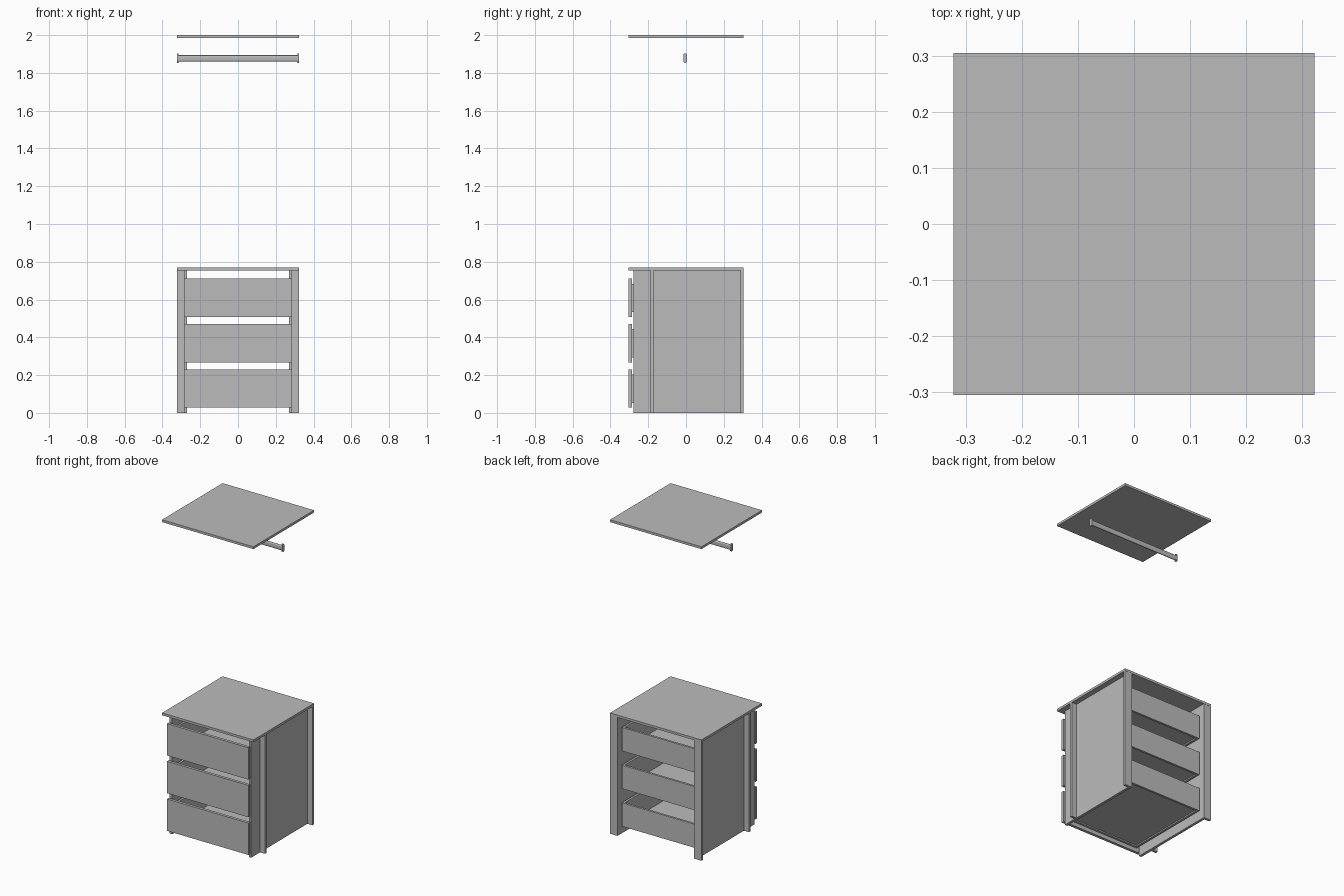
import bpy
import math

if "Cube" in bpy.data.objects:
    bpy.data.objects.remove(bpy.data.objects["Cube"])

grey = bpy.data.materials.new("panel grey")
grey.diffuse_color = (0.5, 0.5, 0.5, 1)
grey.use_nodes = True
grey.node_tree.nodes["Principled BSDF"].inputs["Base Color"].default_value = grey.diffuse_color


def make(name, verts, faces):
    mesh = bpy.data.meshes.new(name)
    mesh.from_pydata(verts, [], faces)
    mesh.materials.append(grey)
    obj = bpy.data.objects.new(name, mesh)
    bpy.context.collection.objects.link(obj)
    return obj


def box(name, x0, x1, y0, y1, z0, z1):
    x0, x1 = min(x0, x1), max(x0, x1)
    verts = [(x, y, z) for z in (z0, z1) for y in (y0, y1) for x in (x0, x1)]
    faces = [(0, 2, 3, 1), (4, 5, 7, 6), (0, 1, 5, 4),
             (2, 6, 7, 3), (0, 4, 6, 2), (1, 3, 7, 5)]
    return make(name, verts, faces)


def oval_bar(name, x0, x1, y, z, width, height, n=8):
    """Bar along x with a rounded-end upright cross-section."""
    r, half = width / 2, height / 2 - width / 2
    ring = []
    for side, start in ((1, 0), (-1, math.pi)):
        for i in range(n + 1):
            a = start + math.pi * i / n
            ring.append((y + r * math.cos(a), z + side * half + r * math.sin(a)))
    k = len(ring)
    verts = [(x, *p) for x in (x0, x1) for p in ring]
    faces = [(i, (i + 1) % k, k + (i + 1) % k, k + i) for i in range(k)]
    faces += [tuple(reversed(range(k))), tuple(range(k, 2 * k))]
    obj = make(name, verts, faces)
    # smooth the round sides, keep the flat ends crisp
    for poly in obj.data.polygons:
        poly.use_smooth = len(poly.vertices) == 4
    for edge in obj.data.edges:
        a, b = (verts[v] for v in edge.vertices)
        if a[0] == b[0]:
            edge.use_edge_sharp = True
    return obj


# Cabinet top and the separate shelf high above it
box("cabinet_top", -0.322, 0.322, -0.305, 0.305, 0.755, 0.77)
box("upper_shelf", -0.322, 0.322, -0.305, 0.305, 1.985, 2.0)

# Side panels with a filler strip near the front and a strip at the back
for s, side in ((-1, "left"), (1, "right")):
    box(side + "_panel", s * 0.27, s * 0.287, -0.277, 0.288, 0, 0.755)
    box(side + "_front_strip", s * 0.287, s * 0.322, -0.188, -0.173, 0, 0.755)
    box(side + "_back_strip", s * 0.27, s * 0.322, 0.288, 0.304, 0, 0.755)

# Three open drawers: front plate and box with a raised bottom
for i in range(3):
    z = 0.028 + 0.24 * i
    name = f"drawer_{i + 1}_"
    lo, hi = z + 0.025, z + 0.175
    box(name + "front", -0.287, 0.287, -0.305, -0.287, z, z + 0.203)
    for s, side in ((-1, "left"), (1, "right")):
        box(name + side + "_side", s * 0.246, s * 0.26, -0.287, 0.275, lo, hi)
    box(name + "inner_front", -0.246, 0.246, -0.287, -0.273, lo, hi)
    box(name + "back", -0.246, 0.246, 0.261, 0.275, lo, hi)
    box(name + "bottom", -0.246, 0.246, -0.273, 0.261, lo + 0.008, lo + 0.014)

# Hanging rail with a holder at each end
oval_bar("hanging_rail", -0.317, 0.317, -0.004, 1.877, 0.014, 0.033)
for s, side in ((-1, "left"), (1, "right")):
    xs = sorted((s * 0.315, s * 0.322))
    oval_bar(side + "_rail_holder", xs[0], xs[1], -0.004, 1.878, 0.021, 0.05)
